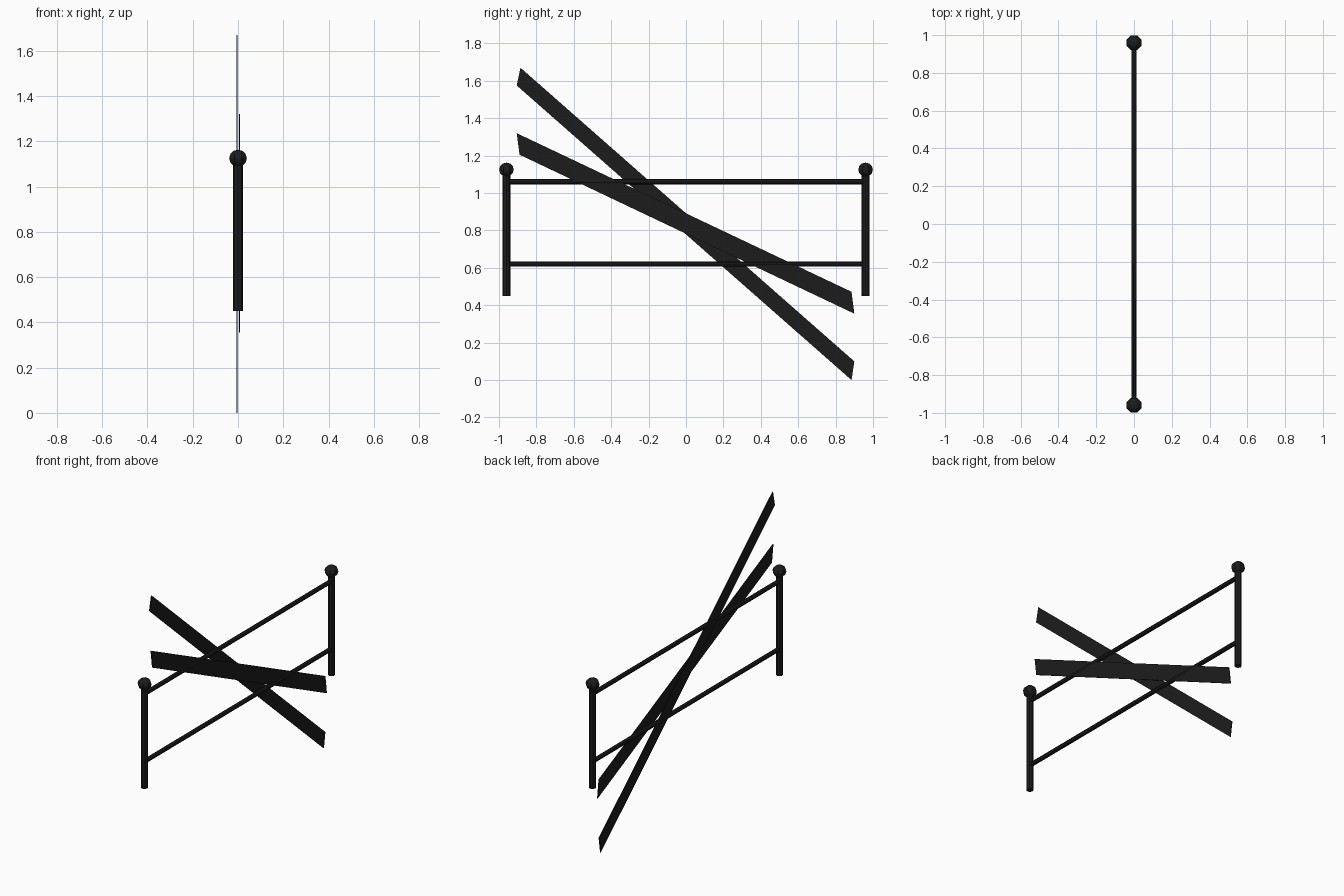
import bpy, bmesh
from math import pi
from mathutils import Vector

if "Cube" in bpy.data.objects:
    bpy.data.objects.remove(bpy.data.objects["Cube"])

black = bpy.data.materials.new("black_paint")
black.diffuse_color = (0.012, 0.012, 0.012, 1)
black.use_nodes = True
black.node_tree.nodes["Principled BSDF"].inputs["Base Color"].default_value = black.diffuse_color


def finish(obj, name):
    obj.name = name
    obj.data.materials.append(black)
    return obj


def rod(name, a, b, radius, sides=8):
    a, b = Vector(a), Vector(b)
    d = b - a
    bpy.ops.mesh.primitive_cylinder_add(vertices=sides, radius=radius, depth=d.length,
                                        location=(a + b) / 2)
    obj = bpy.context.object
    obj.rotation_euler = d.to_track_quat('Z', 'Y').to_euler()
    return finish(obj, name)


def strip(name, corners, x, thick=0.005):
    bm = bmesh.new()
    face = bm.faces.new([bm.verts.new((x - thick / 2, y, z)) for y, z in corners])
    ext = bmesh.ops.extrude_face_region(bm, geom=[face], use_keep_orig=True)
    verts = [v for v in ext["geom"] if isinstance(v, bmesh.types.BMVert)]
    bmesh.ops.translate(bm, verts=verts, vec=(thick, 0, 0))
    bmesh.ops.recalc_face_normals(bm, faces=bm.faces)
    mesh = bpy.data.meshes.new(name)
    bm.to_mesh(mesh)
    bm.free()
    obj = bpy.data.objects.new(name, mesh)
    bpy.context.collection.objects.link(obj)
    finish(obj, name)


# Posts with round knobs at both ends
for label, y in (("front", -0.96), ("back", 0.96)):
    rod(label + "_post", (0, y, 0.45), (0, y, 1.11), 0.021)
    bpy.ops.mesh.primitive_uv_sphere_add(segments=8, ring_count=6, radius=0.041,
                                         location=(0, y, 1.125), rotation=(0, 0, pi / 8))
    knob = finish(bpy.context.object, label + "_knob")
    knob.scale = (1.03, 1.03, 0.92)

# Horizontal rails
for label, z in (("lower", 0.62), ("upper", 1.06)):
    rod(label + "_rail", (0, -0.96, z), (0, 0.96, z), 0.014)

# Two crossed flat strips
strip("steep_strip", [(-0.885, 1.67), (-0.905, 1.575), (0.885, 0.0), (0.90, 0.10)], -0.004)
strip("shallow_strip", [(-0.905, 1.32), (-0.89, 1.205), (0.90, 0.355), (0.885, 0.472)], 0.007)
